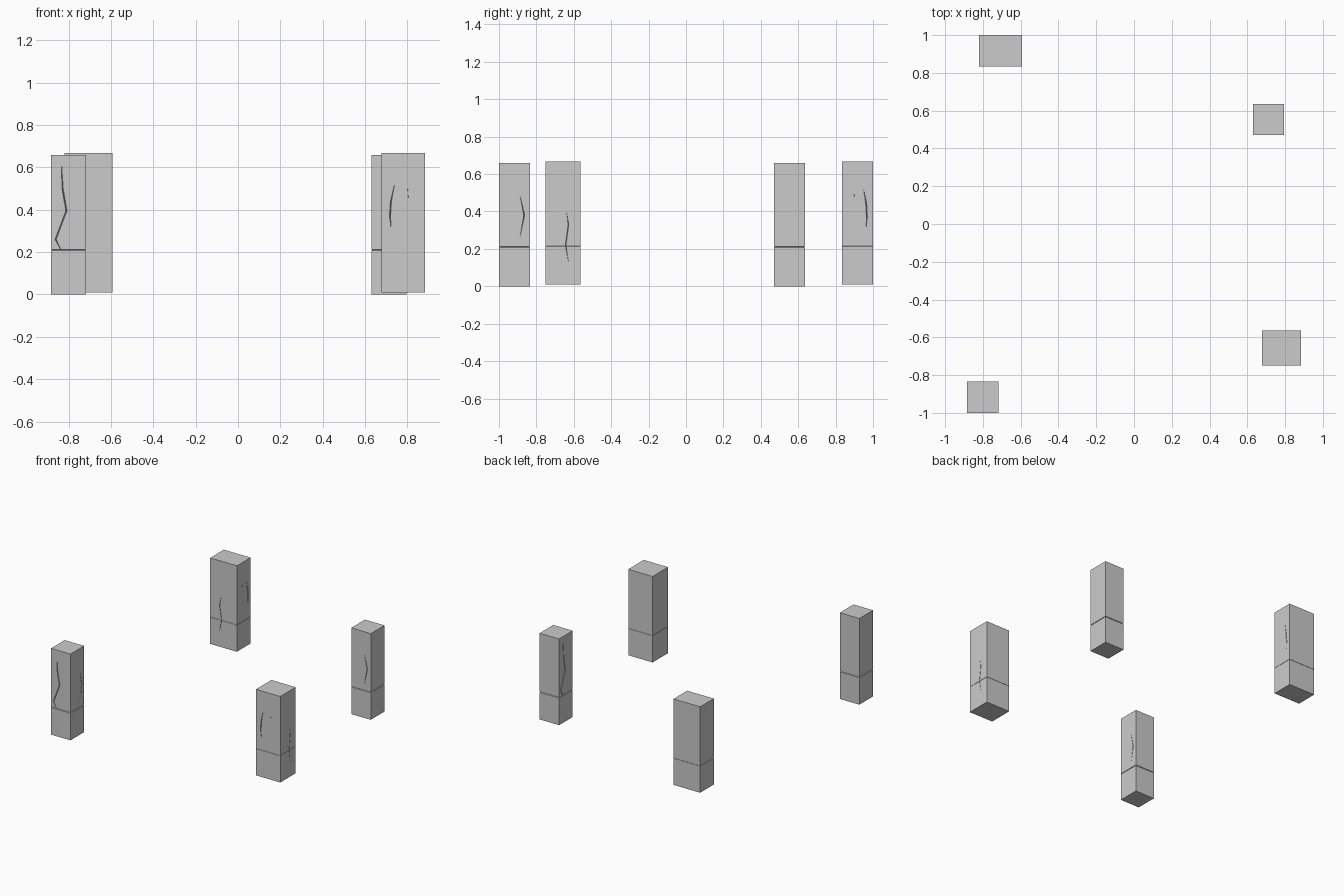
import bpy, bmesh
from mathutils import Vector

if "Cube" in bpy.data.objects:
    bpy.data.objects.remove(bpy.data.objects["Cube"])

# Crack paths as (position across the face 0..1, height)
CRACKS = {
    "slim": [
        ("front", 0.0035, [(.30, .61), (.33, .50), (.44, .395), (.13, .26), (.28, .212)]),
        ("right", 0.003, [(.69, .48), (.82, .38), (.69, .27)]),
    ],
    "wide": [
        ("front", 0.003, [(.30, .515), (.22, .44), (.20, .37), (.22, .32)]),
        ("front", 0.002, [(.60, .51), (.62, .455)]),
        ("right", 0.002, [(.59, .40), (.65, .33), (.57, .22), (.65, .13)]),
    ],
}


def mesh_object(name, bm):
    bmesh.ops.recalc_face_normals(bm, faces=bm.faces)
    mesh = bpy.data.meshes.new(name)
    bm.to_mesh(mesh)
    bm.free()
    ob = bpy.data.objects.new(name, mesh)
    bpy.context.collection.objects.link(ob)
    return ob


def loft(bm, rings):
    """Join rings of points with quads and close both ends."""
    rows = [[bm.verts.new(p) for p in ring] for ring in rings]
    n = len(rows[0])
    for a, b in zip(rows, rows[1:]):
        for i in range(n):
            bm.faces.new((a[i], a[(i + 1) % n], b[(i + 1) % n], b[i]))
    bm.faces.new(rows[0])
    bm.faces.new(rows[-1])


def pillar(name, kind, x0, x1, y0, y1, z0, z1, seam, gap, depth, turn):
    # Square shaft with a narrow seam groove around it
    rings = []
    for z, d in ((z0, 0), (seam - gap, 0), (seam, depth), (seam + gap, 0), (z1, 0)):
        rings.append([(x0 + d, y0 + d, z), (x1 - d, y0 + d, z),
                      (x1 - d, y1 - d, z), (x0 + d, y1 - d, z)])
    bm = bmesh.new()
    loft(bm, rings)
    ob = mesh_object(name, bm)

    # Surface cracks: tapered wedge cutters following each path
    def world(u, v, z):
        a, b = turn(u, v)
        return Vector((x0 + a * (x1 - x0), y0 + b * (y1 - y0), z))

    for face, width, path in CRACKS[kind]:
        def at(s, z):
            return world(s, 0, z) if face == "front" else world(1, s, z)
        across = (at(1, 0) - at(0, 0)).normalized()
        inner = world(0, 1, 0) - world(0, 0, 0) if face == "front" else world(0, 0, 0) - world(1, 0, 0)
        inner.normalize()
        sections = []
        for i, (s, z) in enumerate(path):
            k = 0.3 if i in (0, len(path) - 1) else 1.0
            p = at(s, z)
            out = p - inner * 0.002
            sections.append([out - across * width * k, out + across * width * k,
                             p + inner * 0.01 * k])
        bm = bmesh.new()
        loft(bm, sections)
        cutter = mesh_object("crack_cutter", bm)
        cutter.hide_render = True
        mod = ob.modifiers.new("crack", 'BOOLEAN')
        mod.operation = 'DIFFERENCE'
        mod.solver = 'EXACT'
        mod.object = cutter
        bpy.context.view_layer.objects.active = ob
        bpy.ops.object.modifier_apply(modifier=mod.name)
        bpy.data.objects.remove(cutter)


# Two slim pillars with a clear seam, the second a quarter turn of the first
pillar("front_left_pillar", "slim", -.883, -.718, -1, -.835, 0, .66,
       .21, .003, .005, lambda u, v: (u, v))
pillar("back_right_pillar", "slim", .63, .795, .47, .635, 0, .66,
       .21, .003, .005, lambda u, v: (v, 1 - u))
# Two wider pillars with a faint seam, the second mirrored across the diagonal
pillar("front_right_pillar", "wide", .677, .883, -.75, -.563, .01, .668,
       .215, .001, .002, lambda u, v: (u, v))
pillar("back_left_pillar", "wide", -.82, -.594, .835, 1, .01, .668,
       .215, .001, .002, lambda u, v: (1 - v, 1 - u))
